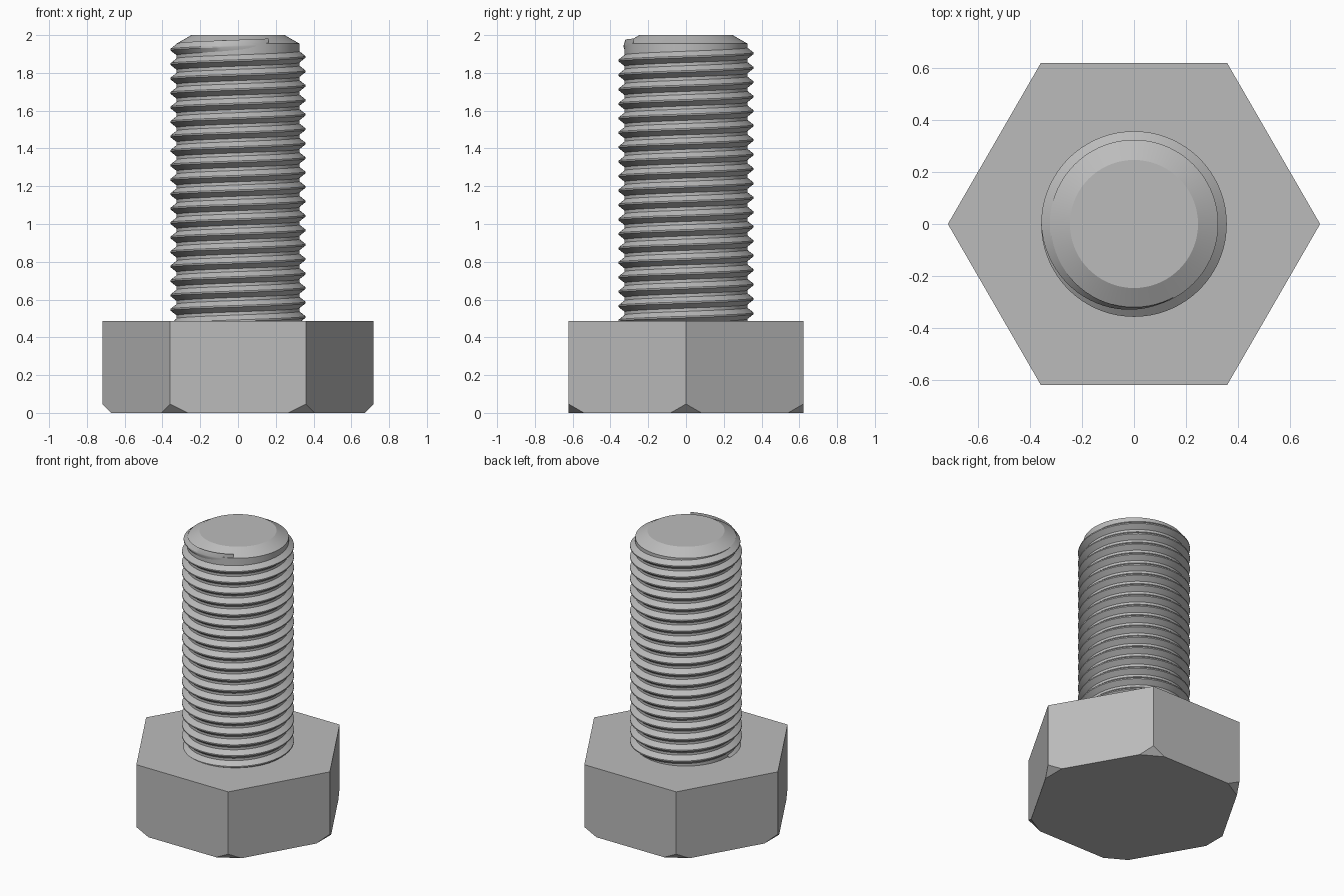
import bpy, bmesh, math
from mathutils import Vector

if "Cube" in bpy.data.objects:
    bpy.data.objects.remove(bpy.data.objects["Cube"], do_unlink=True)

HEX_R, HEAD_H = 0.718, 0.487      # head corner radius and height
CORE_R, CREST_R = 0.325, 0.358    # thread root and crest radii
PITCH, STEPS = 0.0765, 72         # thread lead and segments per turn

steel = bpy.data.materials.new("grey steel")
steel.use_nodes = True
grey = (0.5, 0.5, 0.5, 1)
steel.diffuse_color = grey
steel.node_tree.nodes["Principled BSDF"].inputs["Base Color"].default_value = grey


def polar(r, a, z):
    return Vector((r * math.cos(a), r * math.sin(a), z))


def add_object(name, bm, smooth=False):
    bmesh.ops.recalc_face_normals(bm, faces=bm.faces)
    mesh = bpy.data.meshes.new(name)
    bm.to_mesh(mesh)
    bm.free()
    mesh.materials.append(steel)
    obj = bpy.data.objects.new(name, mesh)
    bpy.context.collection.objects.link(obj)
    if smooth:
        bpy.ops.object.select_all(action="DESELECT")
        obj.select_set(True)
        bpy.context.view_layer.objects.active = obj
        bpy.ops.object.shade_smooth_by_angle(angle=math.radians(25))
    return obj


# Hexagonal head: prism with its lower corners sliced off
bm = bmesh.new()
base = bm.faces.new([bm.verts.new(polar(HEX_R, i * math.pi / 3, 0)) for i in range(6)])
top = bmesh.ops.extrude_face_region(bm, geom=[base], use_keep_orig=True)["geom"]
bmesh.ops.translate(bm, verts=[g for g in top if isinstance(g, bmesh.types.BMVert)],
                    vec=(0, 0, HEAD_H))
for i in range(6):
    a = i * math.pi / 3
    cut = bmesh.ops.bisect_plane(
        bm, geom=bm.verts[:] + bm.edges[:] + bm.faces[:], clear_outer=True,
        plane_co=polar(HEX_R, a, 0.047), plane_no=polar(1, a, -1))
    rim = [g for g in cut["geom_cut"] if isinstance(g, bmesh.types.BMEdge)]
    bmesh.ops.holes_fill(bm, edges=rim, sides=0)
add_object("hex_head", bm)

# Shank core: lathed cylinder with a chamfered tip
bm = bmesh.new()
rings = [[bm.verts.new(polar(r, i * math.tau / STEPS, z)) for i in range(STEPS)]
         for r, z in ((CORE_R, HEAD_H - 0.1), (CORE_R, 1.955), (0.247, 2.0))]
for low, high in zip(rings, rings[1:]):
    for i in range(STEPS):
        j = (i + 1) % STEPS
        bm.faces.new((low[i], low[j], high[j], high[i]))
bm.faces.new(rings[0])
bm.faces.new(rings[-1])
add_object("shank_core", bm, True)

# Helical thread: ridge section swept up the shank, fading out at the tip
bm = bmesh.new()
turns = 19
fade = STEPS // 3
start_z = 1.923 - turns * PITCH          # full ridge ends at the left side
section = ((CORE_R - 0.004, -0.033), (CREST_R, -0.004),
           (CREST_R, 0.004), (CORE_R - 0.004, 0.033))
previous = None
for i in range(turns * STEPS + fade + 1):
    a = math.pi + i * math.tau / STEPS
    z = start_z + i * PITCH / STEPS
    k = min(1, (turns * STEPS + fade - i) / fade)
    ring = [bm.verts.new(polar(CORE_R - 0.004 + (r - CORE_R + 0.004) * k, a, z + dz))
            for r, dz in section]
    if previous:
        for n in range(4):
            m = (n + 1) % 4
            bm.faces.new((previous[n], previous[m], ring[m], ring[n]))
    else:
        bm.faces.new(ring)
    previous = ring
bm.faces.new(previous)
add_object("thread", bm, True)
